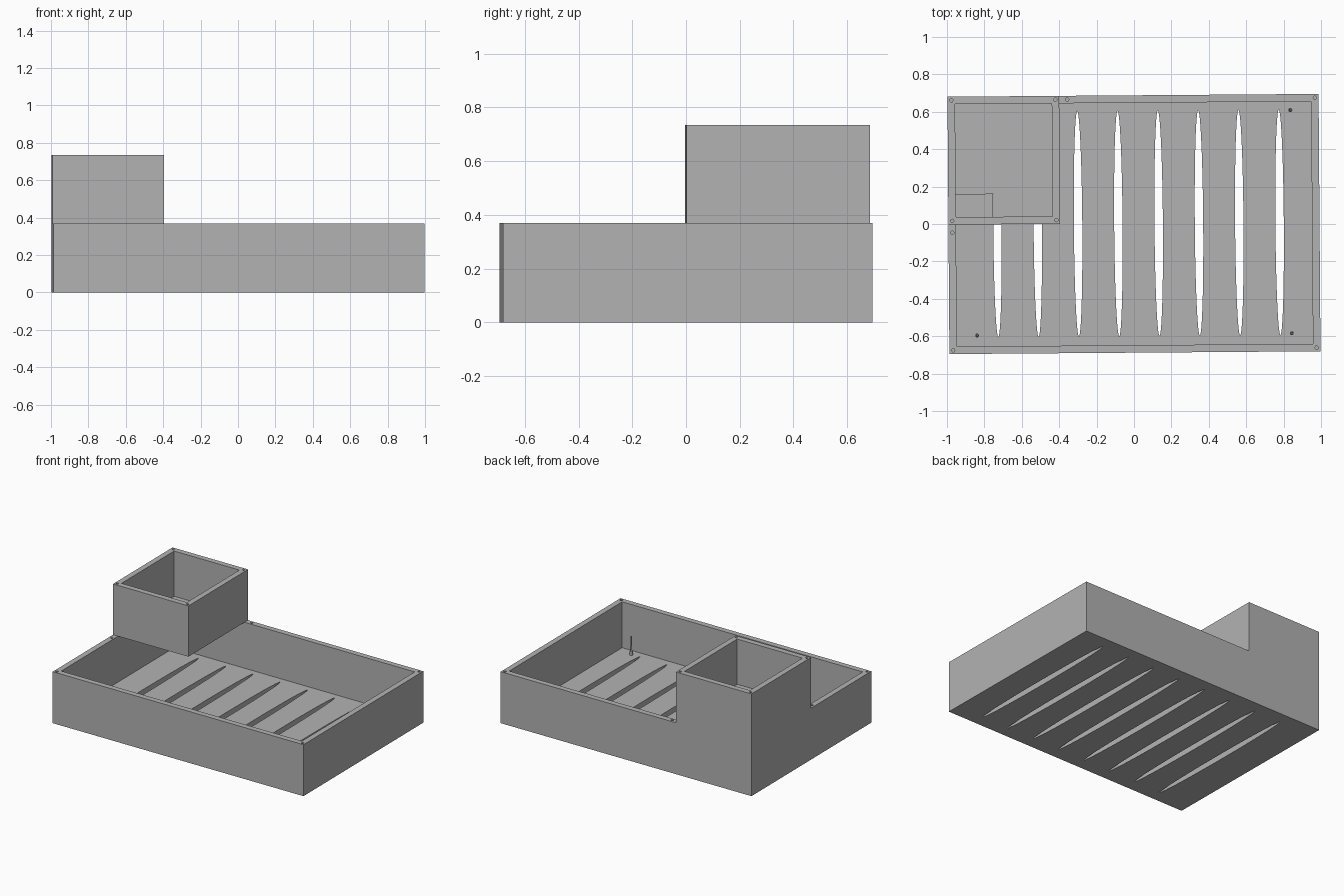
import bpy, bmesh, math
from mathutils import Matrix

if "Cube" in bpy.data.objects:
    bpy.data.objects.remove(bpy.data.objects["Cube"])

TURN = 0.0075                      # whole model sits very slightly twisted
W, D, WALL = 0.992, 0.688, 0.04    # half width, half depth, wall thickness
RIM, TOP = 0.37, 0.735             # tray rim height, bin rim height

grey = bpy.data.materials.new("plain_grey")
grey.diffuse_color = (0.45, 0.45, 0.45, 1)
grey.use_nodes = True
grey.node_tree.nodes["Principled BSDF"].inputs["Base Color"].default_value = grey.diffuse_color


def finish(bm, name):
    bmesh.ops.recalc_face_normals(bm, faces=bm.faces)
    me = bpy.data.meshes.new(name)
    bm.to_mesh(me)
    bm.free()
    ob = bpy.data.objects.new(name, me)
    me.materials.append(grey)
    bpy.context.collection.objects.link(ob)
    return ob


def add_block(bm, x0, x1, y0, y1, z0, z1):
    m = Matrix.Translation(((x0 + x1) / 2, (y0 + y1) / 2, (z0 + z1) / 2))
    bmesh.ops.create_cube(bm, size=1, matrix=m @ Matrix.Diagonal((x1 - x0, y1 - y0, z1 - z0, 1)))


def add_rod(bm, x, y, z0, z1, r0, r1=None, sy=1, n=16):
    m = Matrix.Translation((x, y, (z0 + z1) / 2)) @ Matrix.Diagonal((1, sy, 1, 1))
    bmesh.ops.create_cone(bm, cap_ends=True, segments=n, radius1=r0,
                          radius2=r0 if r1 is None else r1, depth=z1 - z0, matrix=m)


def block(name, *dims):
    bm = bmesh.new()
    add_block(bm, *dims)
    return finish(bm, name)


def boolean(ob, other, op):
    mod = ob.modifiers.new("cut", 'BOOLEAN')
    mod.object, mod.operation, mod.solver = other, op, 'EXACT'
    bpy.context.view_layer.objects.active = ob
    bpy.ops.object.modifier_apply(modifier=mod.name)
    bpy.data.objects.remove(other)


# open tray
tray = block("tray", -W, W, -D, D, 0, RIM)
boolean(tray, block("tray_hollow", -W + WALL, W - WALL, -D + WALL, D - WALL, WALL, 1), 'DIFFERENCE')

# eight pointed oval drain slots through the floor
bm = bmesh.new()
for i in range(8):
    add_rod(bm, -0.73 + 0.2155 * i, 0.003, -0.1, 0.2, 0.0225, sy=0.603 / 0.0225, n=48)
boolean(tray, finish(bm, "slots"), 'DIFFERENCE')

# raised bin on the back left corner, with its own floor and a cable opening
bx, by = -0.395, 0.004
bin_box = block("bin", -W, bx, by, D, RIM, TOP)
boolean(bin_box, block("bin_hollow", -W + WALL, bx - WALL, by + WALL, D - WALL, RIM + WALL, 1), 'DIFFERENCE')
boolean(bin_box, block("opening", -W + WALL, -0.75, by + WALL, 0.165, 0.3, 0.5), 'DIFFERENCE')
boolean(tray, bin_box, 'UNION')

# blind screw holes in both rims
bm = bmesh.new()
i = WALL / 2
for x, y in ((-W + i, -D + i), (W - i, -D + i), (W - i, D - i), (bx + 0.043, D - i), (-W + i, by - 0.043)):
    add_rod(bm, x, y, RIM - 0.06, RIM + 0.02, 0.009)
for x in (-W + i, bx - i):
    for y in (by + i, D - i):
        add_rod(bm, x, y, TOP - 0.06, TOP + 0.02, 0.009)
boolean(tray, finish(bm, "screw_holes"), 'DIFFERENCE')

# thin mounting pins with a wider foot
bm = bmesh.new()
for x in (-0.843, 0.84):
    for y in (-0.59, 0.603):
        add_rod(bm, x, y, WALL - 0.005, WALL + 0.025, 0.011)
        add_rod(bm, x, y, WALL + 0.025, WALL + 0.135, 0.007, 0.005)
pins = finish(bm, "mounting_pins")

for ob in (tray, pins):
    ob.rotation_euler.z = TURN
